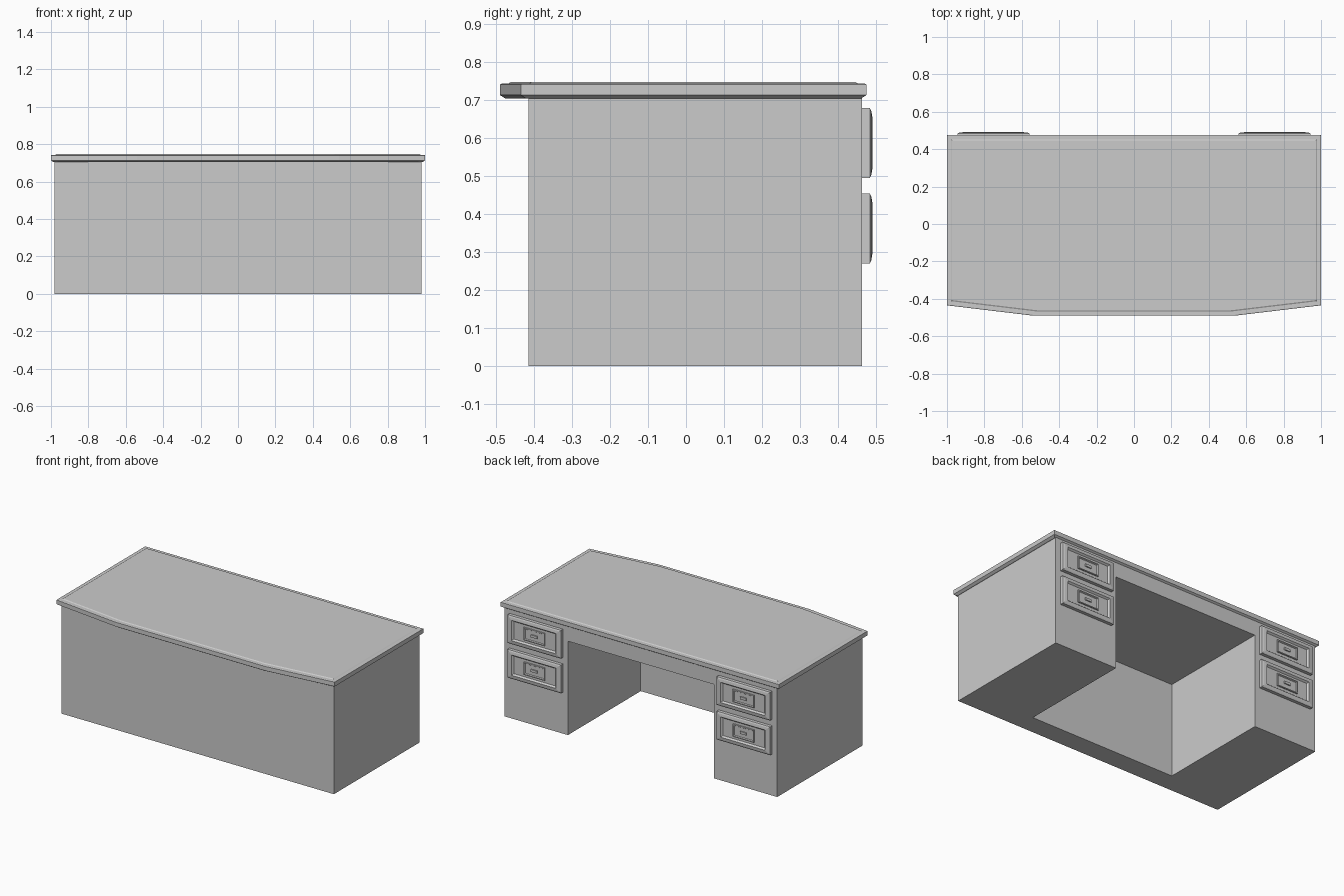
import bpy, bmesh
from mathutils import Vector

if "Cube" in bpy.data.objects:
    bpy.data.objects.remove(bpy.data.objects["Cube"])


def finish(bm, name):
    bmesh.ops.recalc_face_normals(bm, faces=bm.faces)
    mesh = bpy.data.meshes.new(name)
    bm.to_mesh(mesh)
    bm.free()
    obj = bpy.data.objects.new(name, mesh)
    bpy.context.collection.objects.link(obj)
    return obj


def box(name, lo, hi):
    bm = bmesh.new()
    bmesh.ops.create_cube(bm, size=1)
    lo, hi = Vector(lo), Vector(hi)
    for v in bm.verts:
        v.co = (lo + hi) / 2 + v.co * (hi - lo)
    return finish(bm, name)


def loft(name, rings):
    """Closed solid through a stack of matching outlines."""
    bm = bmesh.new()
    loops = [[bm.verts.new(p) for p in ring] for ring in rings]
    for a, b in zip(loops, loops[1:]):
        for i in range(len(a)):
            j = (i + 1) % len(a)
            bm.faces.new((a[i], a[j], b[j], b[i]))
    bm.faces.new(loops[0])
    bm.faces.new(loops[-1])
    return finish(bm, name)


def shrink(value, d):
    return value - d if value > 0 else value + d


def rect_rings(cx, cz, levels):
    """Rectangles facing +y; each level is (half width, half height, y)."""
    return [[(cx + sx * w, y, cz + sz * h)
             for sx, sz in ((-1, -1), (1, -1), (1, 1), (-1, 1))]
            for w, h, y in levels]


# Desk body with the kneehole cut from the back
body = box("desk_body", (-0.98, -0.415, 0), (0.98, 0.463, 0.706))
cutter = box("kneehole_cutter", (-0.525, -0.285, -0.1), (0.525, 0.6, 0.61))
cutter.hide_render = True
cut = body.modifiers.new("kneehole", 'BOOLEAN')
cut.operation = 'DIFFERENCE'
cut.solver = 'EXACT'
cut.object = cutter
bpy.context.view_layer.objects.active = body
bpy.ops.object.modifier_apply(modifier=cut.name)
bpy.data.objects.remove(cutter)

# Desktop with angled front corners and a moulded edge
outline = [(-1, 0.475), (-1, -0.435), (-0.54, -0.49),
           (0.54, -0.49), (1, -0.435), (1, 0.475)]
edge = [(0.014, 0.704), (0, 0.713), (0, 0.741), (0.004, 0.743),
        (0.022, 0.743), (0.028, 0.747)]
loft("desktop", [[(shrink(x, d), shrink(y, d), z) for x, y in outline]
                 for d, z in edge])

# Drawers: raised frame, sunken panel, pull plate and handle
front = [(0.192, 0.092, 0.460), (0.192, 0.092, 0.484), (0.184, 0.084, 0.488),
         (0.160, 0.066, 0.491), (0.150, 0.057, 0.480)]
plate = [(0.076, 0.041, 0.478), (0.076, 0.041, 0.488),
         (0.070, 0.035, 0.488), (0.066, 0.031, 0.482)]
for side, cx in (("left", -0.752), ("right", 0.752)):
    for level, cz in (("upper", 0.587), ("lower", 0.362)):
        tag = f"{side}_{level}"
        loft(f"drawer_{tag}", rect_rings(cx, cz, front))
        loft(f"pull_plate_{tag}", rect_rings(cx, cz, plate))
        box(f"handle_{tag}", (cx - 0.022, 0.480, cz - 0.008),
            (cx + 0.022, 0.489, cz + 0.008))
